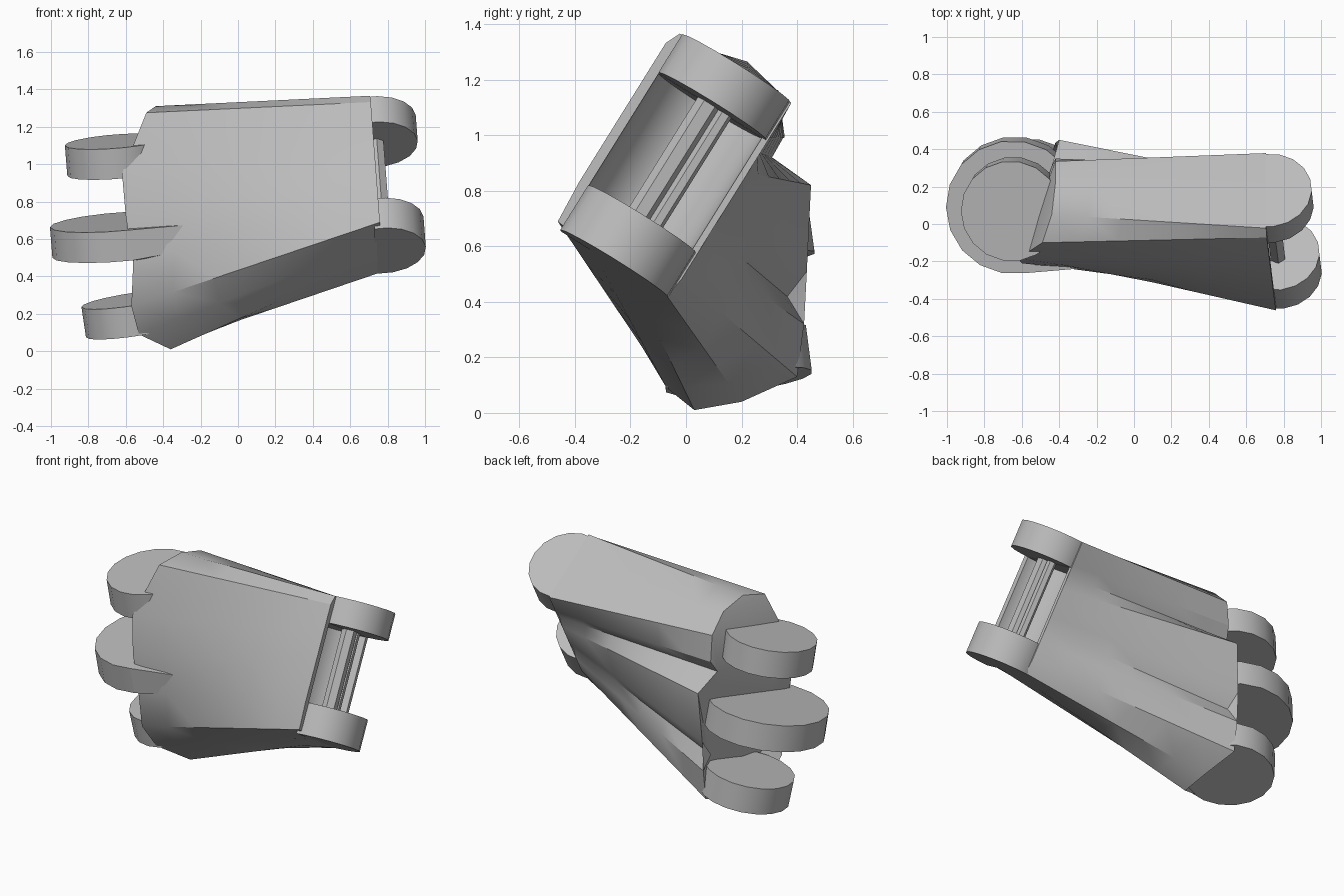
import bpy, bmesh, math
from mathutils import Vector, Matrix

cube = bpy.data.objects.get("Cube")
if cube:
    bpy.data.objects.remove(cube, do_unlink=True)

grey = bpy.data.materials.new("plain grey")
grey.use_nodes = True
COLOUR = (0.5, 0.5, 0.5, 1)
grey.diffuse_color = COLOUR
grey.node_tree.nodes["Principled BSDF"].inputs["Base Color"].default_value = COLOUR


def make_object(name, bm, smooth=30):
    bmesh.ops.recalc_face_normals(bm, faces=bm.faces)
    mesh = bpy.data.meshes.new(name)
    bm.to_mesh(mesh)
    bm.free()
    mesh.materials.append(grey)
    obj = bpy.data.objects.new(name, mesh)
    bpy.context.collection.objects.link(obj)
    shade(obj, smooth)
    return obj


def activate(obj):
    bpy.ops.object.select_all(action='DESELECT')
    obj.select_set(True)
    bpy.context.view_layer.objects.active = obj


def shade(obj, angle):
    activate(obj)
    bpy.ops.object.shade_smooth_by_angle(angle=math.radians(angle))


def add_cylinder(bm, centre, axis, radius, depth, sides):
    rot = Vector(axis).to_track_quat('Z', 'Y').to_matrix().to_4x4()
    bmesh.ops.create_cone(bm, cap_ends=True, segments=sides, radius1=radius,
                          radius2=radius, depth=depth,
                          matrix=Matrix.Translation(centre) @ rot)


def wrist(a, w, out=0.0):
    """Point in the tilted wrist frame: a along the hinge, w across it."""
    return Vector((0.775 - 0.065 * (a - 0.32) + out,
                   0.53 * a + 0.85 * w, 0.85 * a - 0.53 * w))


HINGE = wrist(1, 0) - wrist(0, 0)

# Palm: twisted loft from the knuckle outline to the slanted wrist outline
knuckle = [(-0.44, 0.05, 1.31), (-0.49, -0.10, 1.275), (-0.62, -0.185, 0.95),
           (-0.60, -0.21, 0.72), (-0.56, -0.21, 0.48), (-0.57, -0.16, 0.24),
           (-0.53, -0.07, 0.09), (-0.36, 0.03, 0.01), (-0.36, 0.20, 0.04),
           (-0.42, 0.40, 0.13), (-0.42, 0.425, 0.32), (-0.44, 0.375, 0.41),
           (-0.42, 0.435, 0.51), (-0.40, 0.45, 0.82), (-0.44, 0.31, 0.92),
           (-0.42, 0.35, 0.99), (-0.42, 0.335, 1.155), (-0.42, 0.22, 1.265)]
wrist_aw = [(1.145, -0.74), (1.09, -0.765), (0.92, -0.765), (0.72, -0.765),
            (0.50, -0.765), (0.34, -0.755), (0.32, -0.60), (0.32, -0.45),
            (0.32, -0.28), (0.40, -0.268), (0.52, -0.268), (0.60, -0.28),
            (0.68, -0.268), (0.85, -0.268), (0.93, -0.28), (1.00, -0.268),
            (1.145, -0.268), (1.15, -0.45)]
STEPS = 6
bm = bmesh.new()
rings = []
for i in range(STEPS + 1):
    t = i / STEPS
    rings.append([bm.verts.new(Vector(k).lerp(wrist(a, w, -0.015), t))
                  for k, (a, w) in zip(knuckle, wrist_aw)])
for r0, r1 in zip(rings, rings[1:]):
    n = len(r0)
    for j in range(n):
        bm.faces.new((r0[j], r0[(j + 1) % n], r1[(j + 1) % n], r1[j]))
caps = [bm.faces.new(rings[0]), bm.faces.new(rings[-1])]
bmesh.ops.triangulate(bm, faces=caps, ngon_method='EAR_CLIP')
palm = make_object("palm", bm)

# Rounded hollow in the wrist end, between the two lugs
bm = bmesh.new()
add_cylinder(bm, wrist(0.7475, -0.51), HINGE, 0.22, 0.475, 32)
cutter = make_object("hollow_cutter", bm)
cutter.hide_render = True
cut = palm.modifiers.new("hollow", 'BOOLEAN')
cut.operation = 'DIFFERENCE'
cut.solver = 'EXACT'
cut.object = cutter
activate(palm)
bpy.ops.object.modifier_apply(modifier=cut.name)
bpy.data.objects.remove(cutter, do_unlink=True)
shade(palm, 42)

# Wrist lugs: cylinders trimmed to a D where they meet the palm
for name, a, depth in (("lower_wrist_lug", 0.413, 0.19),
                       ("upper_wrist_lug", 1.066, 0.162)):
    bm = bmesh.new()
    centre = wrist(a, -0.503)
    add_cylinder(bm, centre, HINGE, 0.23, depth, 18)
    trim = bmesh.ops.bisect_plane(bm, geom=bm.verts[:] + bm.edges[:] + bm.faces[:],
                                  plane_co=centre - Vector((0.04, 0, 0)),
                                  plane_no=(1, 0, 0), clear_inner=True)
    rim = [g for g in trim["geom_cut"] if isinstance(g, bmesh.types.BMEdge)]
    bmesh.ops.holes_fill(bm, edges=rim)
    make_object(name, bm)

# Hinge axle: a broad bar and a thin bar side by side
for name, w, radius in (("axle_main_bar", -0.52, 0.045),
                        ("axle_thin_bar", -0.45, 0.028)):
    bm = bmesh.new()
    add_cylinder(bm, wrist(0.7475, w, 0.005), HINGE, radius, 0.52, 6)
    make_object(name, bm, 20)

# Knuckle discs; the middle one has a web running into the front of the palm
knuckles = [("upper_knuckle", (-0.65, 0.08, 1.04), 0.27, (-0.08, -0.14, 1), []),
            ("middle_knuckle", (-0.64, 0.10, 0.61), 0.36, (-0.08, -0.14, 1),
             [(-0.22, -0.232, 0.68), (-0.33, -0.225, 0.53)]),
            ("lower_knuckle", (-0.56, 0.18, 0.195), 0.268, (-0.15, -0.13, 1), [])]
for name, centre, radius, axis, tips in knuckles:
    bm = bmesh.new()
    add_cylinder(bm, centre, axis, radius, 0.165, 18)
    if tips:
        for tip in tips:
            bm.verts.new(tip)
        hull = bmesh.ops.convex_hull(bm, input=bm.verts[:])
        inner = [g for g in hull["geom_interior"] if isinstance(g, bmesh.types.BMVert)]
        bmesh.ops.delete(bm, geom=inner, context='VERTS')
        bmesh.ops.dissolve_limit(bm, angle_limit=0.02, verts=bm.verts[:], edges=bm.edges[:])
    make_object(name, bm)
